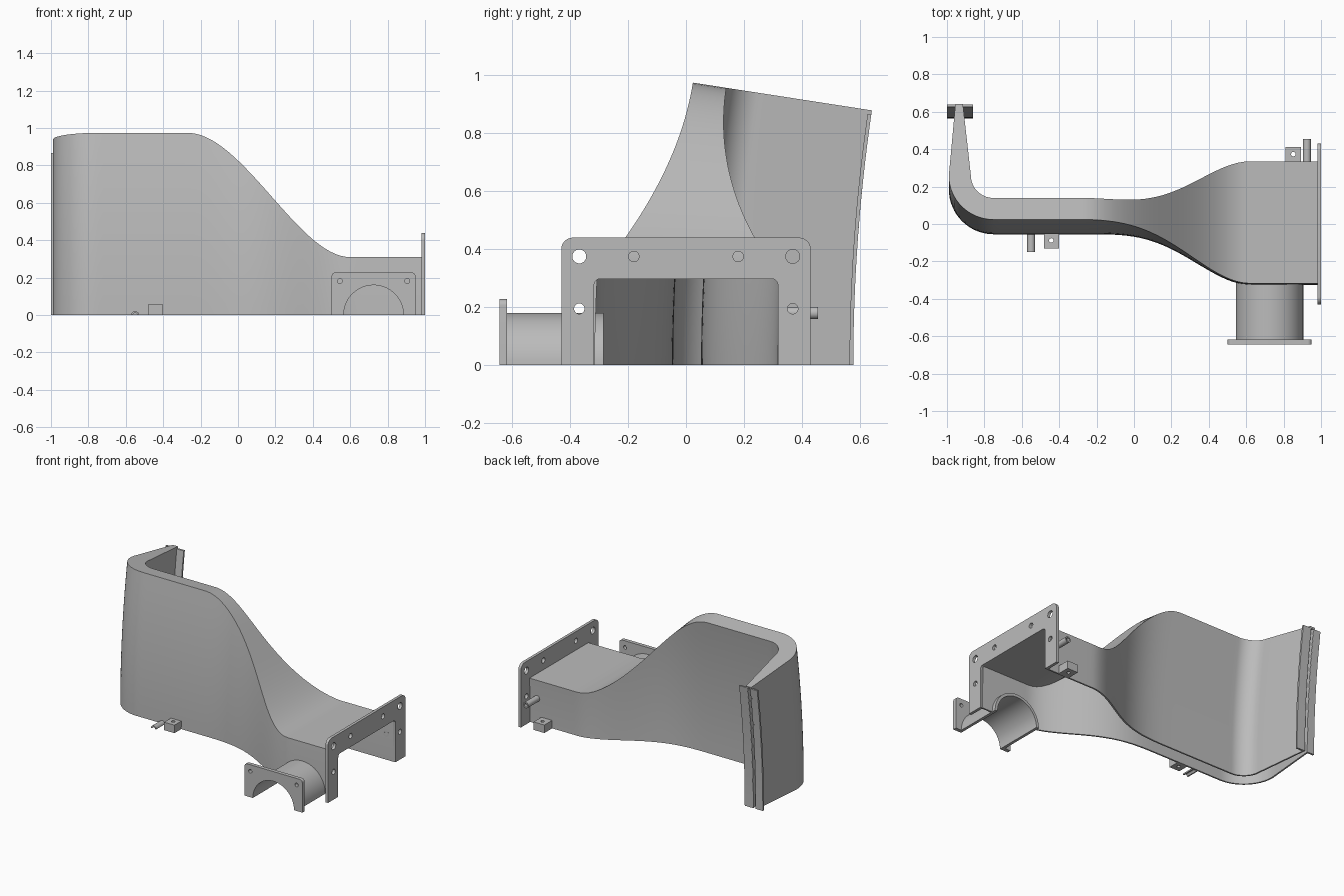
import bpy, bmesh, math
from mathutils import Vector

if "Cube" in bpy.data.objects:
    bpy.data.objects.remove(bpy.data.objects["Cube"], do_unlink=True)

grey = bpy.data.materials.new("plain grey")
grey.use_nodes = True
colour = (0.5, 0.5, 0.5, 1)
grey.diffuse_color = colour
grey.node_tree.nodes["Principled BSDF"].inputs["Base Color"].default_value = colour

UP, SIDE, FRONT = (0, 0, 0), (math.pi / 2, 0, math.pi / 2), (math.pi / 2, 0, 0)


def activate(ob):
    bpy.ops.object.select_all(action="DESELECT")
    ob.select_set(True)
    bpy.context.view_layer.objects.active = ob


def finish(ob):
    ob.data.materials.clear()
    ob.data.materials.append(grey)
    activate(ob)
    bpy.ops.object.shade_smooth_by_angle(angle=math.radians(30))


def circle(u, v, r, n=32):
    return [(u + r * math.cos(2 * math.pi * k / n), v + r * math.sin(2 * math.pi * k / n)) for k in range(n)]


def arch(u, r, n=40):
    return [(u + r * math.cos(math.pi * k / n), r * math.sin(math.pi * k / n)) for k in range(n + 1)]


def rounded(corners, n=8):
    """Outline from right-angled corners given as (u, v, radius)."""
    pts = []
    for i, (u, v, r) in enumerate(corners):
        p = Vector((u, v))
        if r == 0:
            pts.append(p)
            continue
        a = (Vector(corners[i - 1][:2]) - p).normalized() * r
        b = (Vector(corners[(i + 1) % len(corners)][:2]) - p).normalized() * r
        for k in range(n + 1):
            t = math.pi / 2 * k / n
            pts.append(p + a + b - b * math.cos(t) - a * math.sin(t))
    return pts


def plate(name, loops, rotation, start, end):
    """Flat outline with holes, extruded between two places along its normal."""
    cu = bpy.data.curves.new(name, "CURVE")
    cu.dimensions = "2D"
    cu.fill_mode = "BOTH"
    cu.extrude = abs(end - start) / 2
    for loop in loops:
        sp = cu.splines.new("POLY")
        sp.points.add(len(loop) - 1)
        for point, (u, v) in zip(sp.points, loop):
            point.co = (u, v, 0, 1)
        sp.use_cyclic_u = True
    ob = bpy.data.objects.new(name, cu)
    bpy.context.collection.objects.link(ob)
    axis = {UP: (0, 0, 1), SIDE: (1, 0, 0), FRONT: (0, 1, 0)}[rotation]
    ob.rotation_euler = rotation
    ob.location = Vector(axis) * (start + end) / 2
    activate(ob)
    bpy.ops.object.convert(target="MESH")
    ob = bpy.context.object
    bm = bmesh.new()
    bm.from_mesh(ob.data)
    bmesh.ops.remove_doubles(bm, verts=bm.verts, dist=0.0001)
    bmesh.ops.recalc_face_normals(bm, faces=bm.faces)
    bm.to_mesh(ob.data)
    bm.free()
    finish(ob)
    return ob


def smooth(x, a, b):
    t = min(1, max(0, (x - a) / (b - a)))
    return t * t * (3 - 2 * t)


def lean(z):
    return 0.083 * z * z


def place(x, y, f):
    """Point a fraction f up the leaning wall that stands at x, y."""
    rise = 1 - smooth(x, -0.27, 0.6)
    top = 0.31 + 0.665 * rise
    z = top
    for _ in range(5):
        z = top - 0.155 * (y + lean(z) - 0.02) * rise
    z *= f
    return (x, y + lean(z), z)


# Duct plan: pairs of front and back wall positions, from inlet to outlet
END = 0.577
pairs = []
for i in range(61):
    x = 0.985 - 1.735 * i / 60
    s = smooth(x, -0.27, 0.62) ** 2
    pairs.append(((x, -0.055 - 0.27 * s), (x, 0.063 + 0.264 * s)))
for i in range(1, 17):
    t = math.pi / 2 * i / 16
    pairs.append(tuple((-0.75 - r * math.sin(t), 0.185 - r * math.cos(t)) for r in (0.24, 0.122)))
for i in range(1, 9):
    t = i / 8
    y = 0.185 + (END - 0.185) * t
    pairs.append(((-0.99 + 0.035 * t, y), (-0.872 - 0.043 * t, y)))

# Duct shell, open underneath and at both ends
ROWS = 14
bm = bmesh.new()
rings = []
for front, back in pairs:
    section = [place(*front, j / ROWS) for j in range(ROWS + 1)]
    section += [place(*back, 1 - j / ROWS) for j in range(ROWS + 1)]
    rings.append([bm.verts.new(p) for p in section])
for r0, r1 in zip(rings, rings[1:]):
    for j in range(len(r0) - 1):
        bm.faces.new((r0[j], r0[j + 1], r1[j + 1], r1[j]))
mesh = bpy.data.meshes.new("duct_shell")
bm.to_mesh(mesh)
bm.free()
duct = bpy.data.objects.new("duct_shell", mesh)
bpy.context.collection.objects.link(duct)
wall = duct.modifiers.new("wall", "SOLIDIFY")
wall.thickness = 0.011
wall.offset = -1
wall.use_even_offset = True

# Opening in the duct where the side pipe enters
PIPE_X = 0.725
bpy.ops.mesh.primitive_cylinder_add(vertices=64, radius=0.17, depth=0.2,
                                    location=(PIPE_X, -0.35, 0), rotation=FRONT)
cutter = bpy.context.object
cutter.name = "pipe_cutter"
cutter.hide_render = True
hole = duct.modifiers.new("pipe_hole", "BOOLEAN")
hole.operation = "DIFFERENCE"
hole.solver = "EXACT"
hole.object = cutter
activate(duct)
for name in ("wall", "pipe_hole"):
    bpy.ops.object.modifier_apply(modifier=name)
bpy.data.objects.remove(cutter, do_unlink=True)
finish(duct)

# Inlet flange
outline = rounded([(-0.43, 0, 0), (-0.43, 0.44, 0.04), (0.43, 0.44, 0.04), (0.43, 0, 0),
                   (0.317, 0, 0), (0.317, 0.298, 0.022), (-0.317, 0.298, 0.022), (-0.317, 0, 0)])
holes = [circle(s * u, v, r) for s in (-1, 1)
         for u, v, r in ((0.368, 0.375, 0.024), (0.18, 0.375, 0.018), (0.368, 0.195, 0.018))]
plate("inlet_flange", [outline] + holes, SIDE, 0.98, 1.0)

# Side pipe and its flange
plate("side_pipe", [arch(PIPE_X, 0.18) + arch(PIPE_X, 0.16)[::-1]], FRONT, -0.63, -0.285)
outline = rounded([(0.95, 0, 0), (0.95, 0.228, 0.022), (0.5, 0.228, 0.022), (0.5, 0, 0)])
outline += arch(PIPE_X, 0.16)[::-1]
plate("side_pipe_flange", [outline, circle(0.545, 0.182, 0.013), circle(0.905, 0.182, 0.013)],
      FRONT, -0.643, -0.617)

# Outlet flange strips on both sides of the slot
levels = [0.867 * k / 16 for k in range(17)]
strip = [(END + lean(z), z) for z in levels]
strip += [(END - 0.013 + lean(z), z) for z in reversed(levels)]
plate("outlet_flange_outer", [strip], SIDE, -1.0, -0.946)
plate("outlet_flange_inner", [strip], SIDE, -0.924, -0.86)

# Mounting lugs
for name, x0, x1, y0, y1 in (("front_lug", -0.482, -0.402, -0.13, -0.046),
                             ("back_lug", 0.81, 0.893, 0.318, 0.413)):
    box = [(x0, y0), (x1, y0), (x1, y1), (x0, y1)]
    hole_y = -0.088 if y0 < 0 else 0.373
    plate(name, [box, circle((x0 + x1) / 2, hole_y, 0.012)], UP, 0, 0.056)

# Small hose spigots
plate("front_spigot", [arch(-0.55, 0.021, 16) + arch(-0.55, 0.012, 16)[::-1]], FRONT, -0.15, -0.046)
plate("back_spigot", [circle(0.925, 0.18, 0.021), circle(0.925, 0.18, 0.012)], FRONT, 0.318, 0.455)
